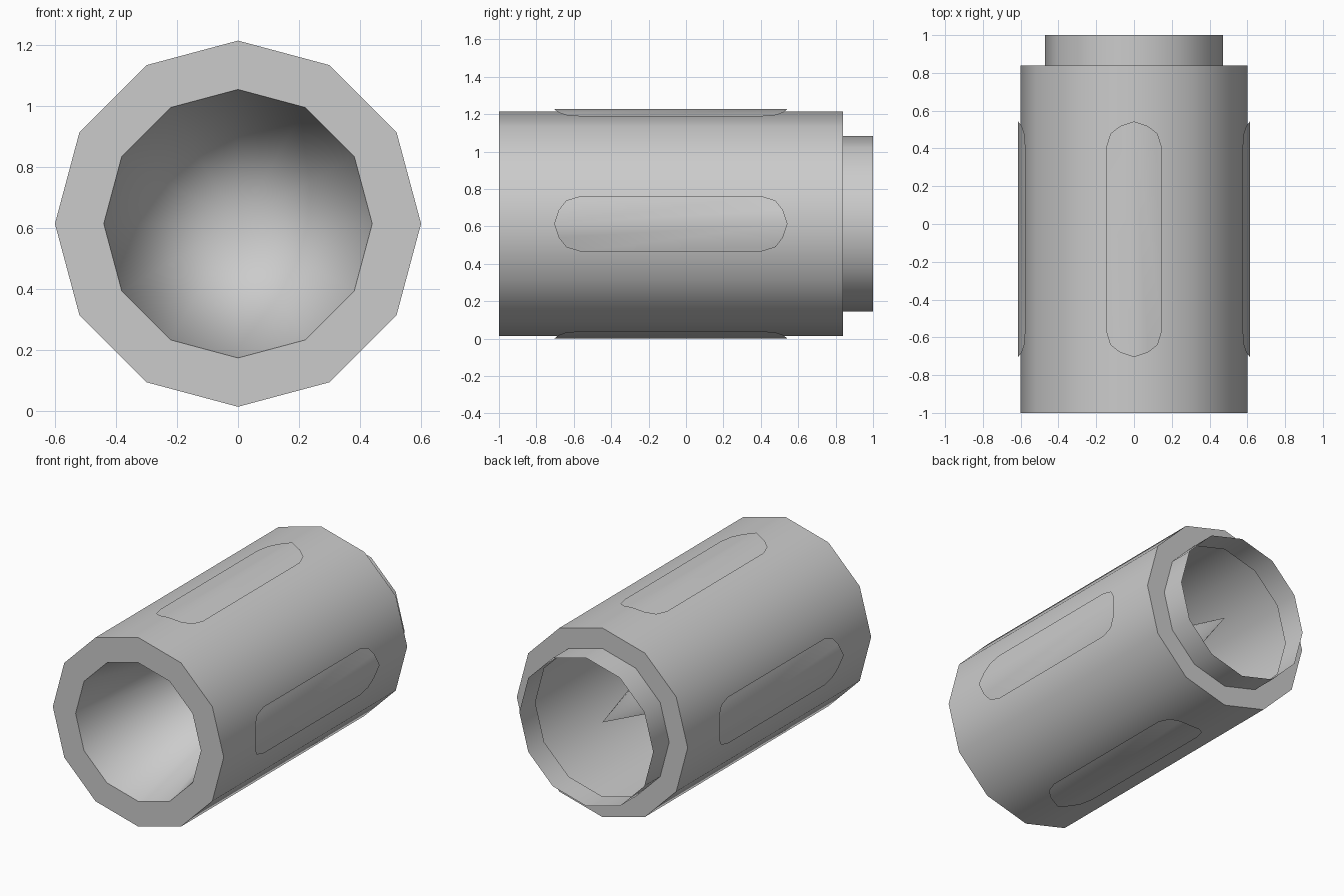
import bpy, bmesh, math
from mathutils import Matrix, Vector

if "Cube" in bpy.data.objects:
    bpy.data.objects.remove(bpy.data.objects["Cube"])

SIDES = 12
CZ = 0.614  # height of the tube axis


def finish(name, bm):
    mesh = bpy.data.meshes.new(name)
    bm.to_mesh(mesh)
    bm.free()
    ob = bpy.data.objects.new(name, mesh)
    bpy.context.collection.objects.link(ob)
    bpy.ops.object.select_all(action='DESELECT')
    ob.select_set(True)
    bpy.context.view_layer.objects.active = ob
    bpy.ops.object.shade_smooth_by_angle(angle=math.radians(40))
    return ob


def lathe(name, profile, tip=None):
    """Join rings of (radius, y) along the y axis, with an optional end point."""
    bm = bmesh.new()
    rings = []
    for r, y in profile:
        rings.append([bm.verts.new((r * math.sin(a), y, CZ + r * math.cos(a)))
                      for a in (2 * math.pi * i / SIDES for i in range(SIDES))])
    for a, b in zip(rings, rings[1:]):
        for i in range(SIDES):
            j = (i + 1) % SIDES
            bm.faces.new((a[i], a[j], b[j], b[i]))
    if tip is not None:
        t = bm.verts.new((0, tip, CZ))
        last = rings[-1]
        for i in range(SIDES):
            bm.faces.new((last[i], last[(i + 1) % SIDES], t))
    return finish(name, bm)


# Hollow outer shell: front rim, barrel, back shoulder, thin open collar
lathe("tube_shell", [(0.44, -1), (0.6, -1), (0.6, 0.84), (0.47, 0.84), (0.47, 1)])

# Long tapering funnel inside, closing to a point near the back
lathe("inner_cone", [(0.44, -1)], tip=0.84)

# Thin rounded panels folded over the ridge on four sides
R, FOLD = 0.614, math.tan(math.radians(15))
end = [(0, 0), (0.074, 0.025), (0.125, 0.065), (0.148, 0.14)]
half = [(x, -0.705 + d) for x, d in end] + [(x, 0.543 - d) for x, d in reversed(end)]
for k, side in enumerate(("top", "right", "bottom", "left")):
    bm = bmesh.new()
    rot = Matrix.Rotation(k * math.pi / 2, 3, 'Y')
    for s in (1, -1):
        pts = half if s == 1 else half[::-1]
        bm.faces.new([bm.verts.new(rot @ Vector((s * x, y, R - FOLD * x)) + Vector((0, 0, CZ)))
                      for x, y in pts])
    bmesh.ops.remove_doubles(bm, verts=bm.verts, dist=0.0005)
    finish("panel_" + side, bm)
